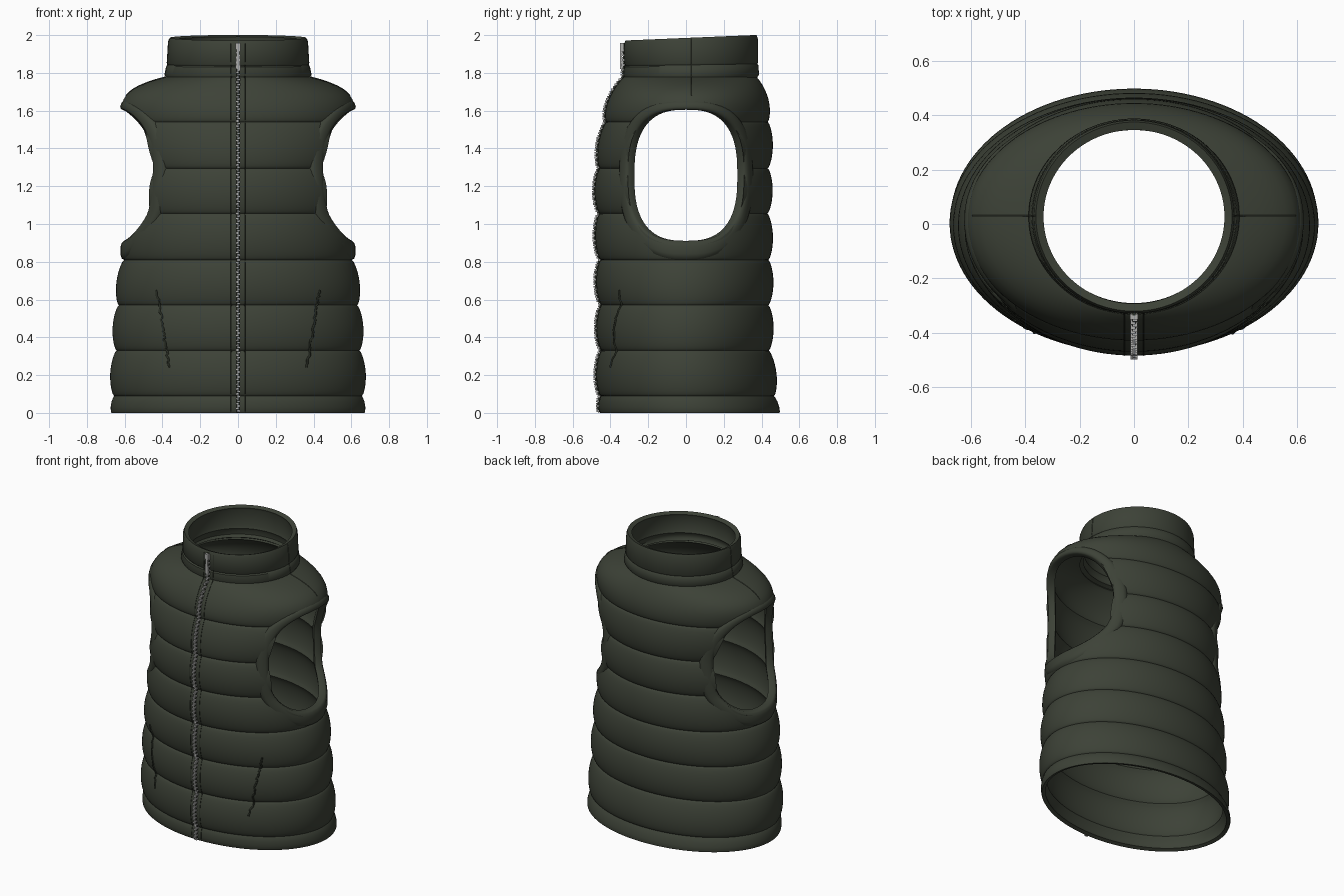
import bpy, bmesh, random
from math import sin, cos, pi, sqrt, radians, copysign

random.seed(4)
cube = bpy.data.objects.get("Cube")
if cube:
    bpy.data.objects.remove(cube, do_unlink=True)


def material(name, rgb, rough):
    m = bpy.data.materials.new(name)
    m.use_nodes = True
    m.diffuse_color = (*rgb, 1)
    node = m.node_tree.nodes["Principled BSDF"]
    node.inputs["Base Color"].default_value = (*rgb, 1)
    node.inputs["Roughness"].default_value = rough
    return m


OLIVE = material("dark olive fabric", (0.046, 0.054, 0.038), 0.8)
DARK = material("dark seam thread", (0.022, 0.027, 0.018), 0.9)
METAL = material("zip grey", (0.42, 0.42, 0.41), 0.5)

# Quilt seams: height, half width, front y, back y
SEAMS = [(0, .67, -.455, .495), (.09, .655, -.45, .465), (.33, .642, -.445, .437),
         (.57, .63, -.445, .435), (.81, .602, -.45, .435), (1.055, .575, -.455, .43),
         (1.295, .572, -.455, .432), (1.54, .6, -.42, .432), (1.78, .375, -.325, .37)]
COLLAR = [(1.765, .375, -.32, .37), (1.79, .387, -.332, .387), (1.835, .378, -.328, .383),
          (1.842, .37, -.32, .377), (1.85, .375, -.326, .382), (1.965, .368, -.328, .381),
          (1.985, .36, -.32, .374)]


def body(z, puff=1):
    """Half width, front and back of the body at a height."""
    z = min(max(z, 0), 1.78)
    i = max(k for k in range(len(SEAMS) - 1) if SEAMS[k][0] <= z)
    low, high = SEAMS[i], SEAMS[i + 1]
    t = (z - low[0]) / (high[0] - low[0])
    top = i == len(SEAMS) - 2
    powers = (4, 1.6, 2) if top else (1, 1, 1)
    size = .01 if i == 0 else .02 if top else .028
    p = puff * size * max(0, sin(pi * t)) ** .6
    w, f, b = [low[k + 1] + (high[k + 1] - low[k + 1]) * t ** powers[k] for k in range(3)]
    return w + p, f - p, b + p


def collar(z):
    for low, high in zip(COLLAR, COLLAR[1:]):
        if z <= high[0]:
            t = max(0, (z - low[0]) / (high[0] - low[0]))
            return [l + (h - l) * t for l, h in zip(low[1:], high[1:])]
    return COLLAR[-1][1:]


def section(z):
    return body(z) if z < 1.78 else collar(z)


def front(x, z):
    w, f, b = section(z)
    return (f + b) / 2 - (b - f) / 2 * sqrt(max(0, 1 - (x / w) ** 2))


def tilt(y, z):
    return z + max(0, z - 1.77) / .215 * .016 * (y / .38)


def activate(ob):
    bpy.ops.object.select_all(action='DESELECT')
    ob.select_set(True)
    bpy.context.view_layer.objects.active = ob


def loft(name, rings, mat, closed=False):
    """Join closed rings of points into one skin."""
    n, m = len(rings[0]), len(rings)
    faces = [(i * n + j, i * n + (j + 1) % n, (i + 1) % m * n + (j + 1) % n, (i + 1) % m * n + j)
             for i in range(m if closed else m - 1) for j in range(n)]
    me = bpy.data.meshes.new(name)
    me.from_pydata([p for r in rings for p in r], [], faces)
    me.materials.append(mat)
    ob = bpy.data.objects.new(name, me)
    bpy.context.collection.objects.link(ob)
    return ob


def fix_normals(ob, cap=False):
    bm = bmesh.new()
    bm.from_mesh(ob.data)
    if cap:
        bmesh.ops.holes_fill(bm, edges=bm.edges[:], sides=0)
    bmesh.ops.recalc_face_normals(bm, faces=bm.faces[:])
    bm.to_mesh(ob.data)
    bm.free()


def smooth(ob, angle=32):
    activate(ob)
    bpy.ops.object.shade_smooth_by_angle(angle=radians(angle))


def thicken(ob, amount):
    mod = ob.modifiers.new("thickness", 'SOLIDIFY')
    mod.thickness, mod.offset = amount, -1
    activate(ob)
    bpy.ops.object.modifier_apply(modifier=mod.name)


def ellipse(z, dims, n=112):
    w, f, b = dims
    pts = []
    for j in range(n):
        a = 2 * pi * j / n
        y = (f + b) / 2 + (b - f) / 2 * sin(a)
        pts.append((w * cos(a), y, tilt(y, z)))
    return pts


# Quilted body shell
heights = [0]
for low, high in zip(SEAMS, SEAMS[1:]):
    steps = 5 if low[0] == 0 else 14
    heights += [low[0] + (high[0] - low[0]) * (1 - cos(pi * k / steps)) / 2
                for k in range(1, steps + 1)]
shell = loft("quilted_body", [ellipse(z, body(z)) for z in heights], OLIVE)
thicken(shell, .025)


# Armholes
def armhole(a, k):
    """Rounded opening outline grown by k, wider at the bottom."""
    grow = k * (1 + max(0, -sin(a)))
    y = copysign(abs(cos(a)) ** .74, cos(a)) * (.295 + k)
    z = 1.258 + copysign(abs(sin(a)) ** .74, sin(a)) * (.347 + grow)
    return y, z


ANGLES = [2 * pi * i / 72 for i in range(72)]
cutter = loft("armhole_cutter", [[(x, *armhole(a, .012)) for a in ANGLES] for x in (-1, 1)], OLIVE)
cutter.hide_render = True
fix_normals(cutter, cap=True)
mod = shell.modifiers.new("armholes", 'BOOLEAN')
mod.operation, mod.solver, mod.object = 'DIFFERENCE', 'EXACT', cutter
activate(shell)
bpy.ops.object.modifier_apply(modifier=mod.name)
bpy.data.objects.remove(cutter, do_unlink=True)
smooth(shell)

# Armhole binding, a padded band following the side of the body
BAND = [(0, -.03), (0, .01), (.005, .019), (.015, .024), (.035, .022), (.047, .014),
        (.052, -.005), (.02, -.03)]
for side, label in ((1, "left"), (-1, "right")):
    rings = []
    for a in ANGLES:
        ring = []
        for k, d in BAND:
            y, z = armhole(a, k)
            w, f, b = body(z, .15)
            c, r = (f + b) / 2, (b - f) / 2
            x = w * sqrt(max(0, 1 - ((y - c) / r) ** 2))
            nx, ny = x / w ** 2, (y - c) / r ** 2
            s = d / sqrt(nx * nx + ny * ny)
            ring.append((side * (x + nx * s), y + ny * s, z))
        rings.append(ring)
    band = loft(label + "_armhole_binding", rings, OLIVE, closed=True)
    fix_normals(band)
    smooth(band, 50)

# Stand-up collar
neck = loft("collar", [ellipse(row[0], row[1:]) for row in COLLAR], OLIVE)
thicken(neck, .03)
smooth(neck, 40)


# Stitched seams
def cord(name, pts, radius, mat):
    cu = bpy.data.curves.new(name, 'CURVE')
    cu.dimensions, cu.bevel_depth, cu.bevel_resolution = '3D', radius, 1
    cu.use_fill_caps = True
    sp = cu.splines.new('POLY')
    sp.points.add(len(pts) - 1)
    for p, co in zip(sp.points, pts):
        p.co = (*co, 1)
    cu.materials.append(mat)
    ob = bpy.data.objects.new(name, cu)
    bpy.context.collection.objects.link(ob)
    activate(ob)
    bpy.ops.object.convert(target='MESH')


for side, label in ((1, "left"), (-1, "right")):
    pocket = []
    for i in range(40):
        z = .24 + .41 * i / 39
        x = side * (.365 + .065 * i / 39 + random.uniform(-.006, .006))
        pocket.append((x, front(x, z) - .001, z))
    cord(label + "_pocket_seam", pocket, .006, DARK)
    zs = [1.68 + .3 * i / 40 for i in range(41)]
    cord(label + "_shoulder_seam", [(side * section(z)[0], .03, tilt(.03, z)) for z in zs], .003, OLIVE)
    x = side * .036
    zs = [.005 + 1.95 * i / 160 for i in range(161)]
    cord(label + "_placket_stitch", [(x, front(x, z) + .001, z) for z in zs], .003, DARK)

# Zip tape and teeth
zs = [.004 + 1.955 * i / 160 for i in range(161)]
cord("zip_tape", [(0, front(0, z), z) for z in zs], .009, DARK)


def boxes(name, items, mat):
    bm = bmesh.new()
    for centre, size in items:
        for v in bmesh.ops.create_cube(bm, size=1)["verts"]:
            v.co = [c + s * e for c, s, e in zip(centre, size, v.co)]
    me = bpy.data.meshes.new(name)
    bm.to_mesh(me)
    bm.free()
    me.materials.append(mat)
    ob = bpy.data.objects.new(name, me)
    bpy.context.collection.objects.link(ob)
    return ob


teeth = []
for i in range(150):
    z = .01 + i * .0129
    teeth.append((((-1) ** i * .004, front(0, z) - .006, z), (.019, .018, .0095)))
boxes("zip_teeth", teeth, METAL)

# Slider and hanging pull
boxes("zip_slider", [((0, -.34, 1.94), (.028, .02, .035))], METAL)
pull = boxes("zip_pull", [((0, -.344, 1.88), (.026, .01, .12))], METAL)
for v in pull.data.vertices:
    if v.co.z > 1.88:
        v.co.x *= .5
